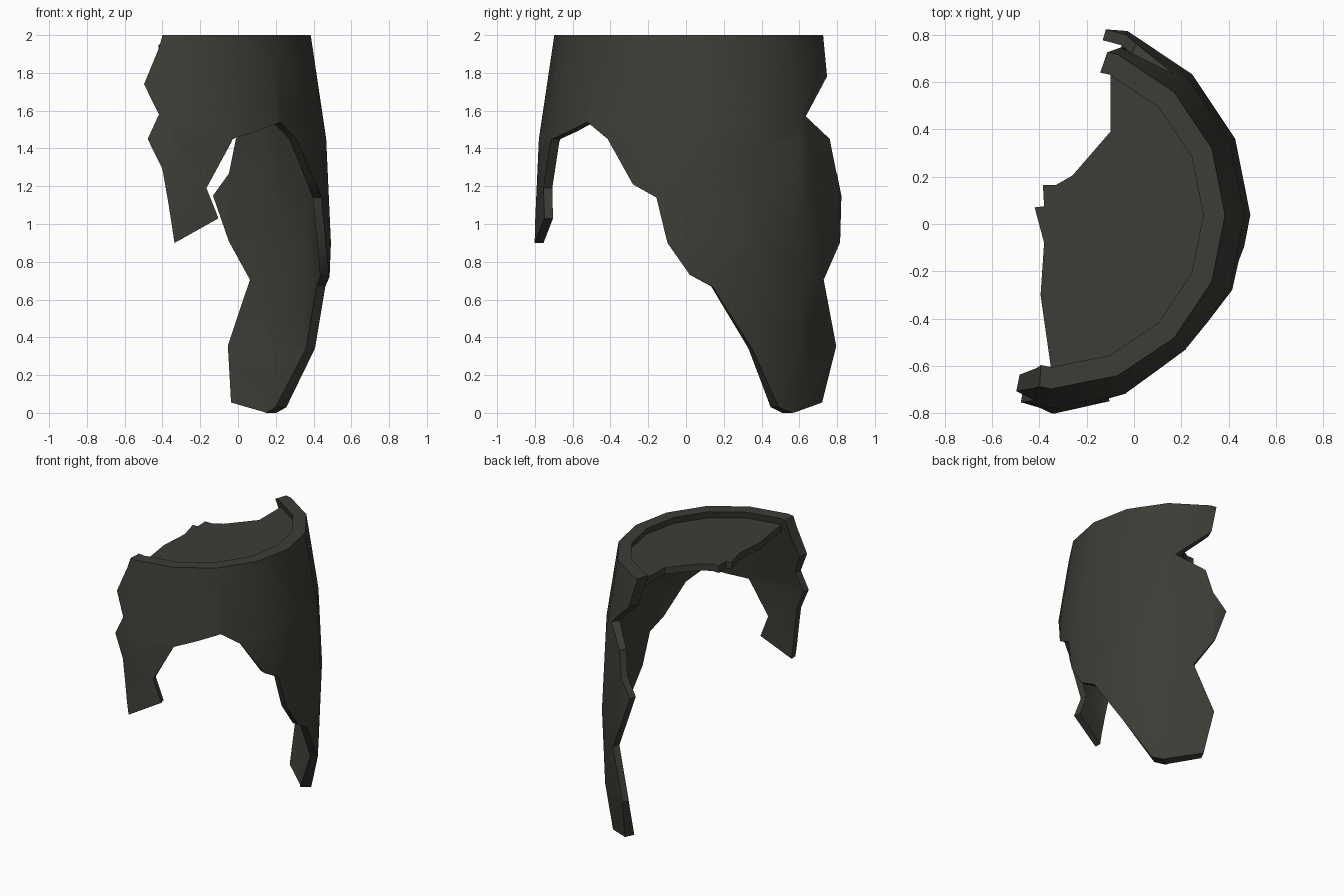
import bpy, bmesh, math
from mathutils import Vector

if "Cube" in bpy.data.objects:
    bpy.data.objects.remove(bpy.data.objects["Cube"])

CX, CY = -0.35, 0.038         # barrel axis
STEP = 22.5                   # sixteen staves round the barrel
RINGS = [(-0.2, 0.735, 0.645), (0.35, 0.82, 0.77), (0.9, 0.842, 0.795),
         (1.45, 0.817, 0.767), (2.0, 0.735, 0.643)]   # z, outer radius, inner radius

mat = bpy.data.materials.new("charred wood")
mat.diffuse_color = (0.046, 0.046, 0.038, 1)
mat.use_nodes = True
mat.node_tree.nodes["Principled BSDF"].inputs["Base Color"].default_value = mat.diffuse_color


def make_object(name, bm):
    bmesh.ops.recalc_face_normals(bm, faces=bm.faces)
    me = bpy.data.meshes.new(name)
    bm.to_mesh(me)
    bm.free()
    me.materials.append(mat)
    ob = bpy.data.objects.new(name, me)
    bpy.context.collection.objects.link(ob)
    bpy.ops.object.select_all(action='DESELECT')
    ob.select_set(True)
    bpy.context.view_layer.objects.active = ob
    bpy.ops.object.shade_smooth_by_angle(angle=math.radians(30))
    return ob


def on_barrel(deg, z, side):
    """Point on the faceted barrel wall; side 1 is outer, 2 is inner."""
    for a, b in zip(RINGS, RINGS[1:]):
        if z <= b[0] + 1e-5:
            t = (z - a[0]) / (b[0] - a[0])
            r = a[side] + t * (b[side] - a[side])
            break
    d = deg % STEP - STEP / 2
    r *= math.cos(math.radians(STEP / 2)) / math.cos(math.radians(d))
    t = math.radians(deg)
    return Vector((CX + r * math.cos(t), CY + r * math.sin(t), z))


# Broken outline of the wall, unrolled as (angle, height)
outline = [(-93.9, 2), (-95.4, 1.93), (-101.2, 1.74), (-95, 1.58), (-99.2, 1.45),
           (-93.5, 1.29), (-91.4, 1.12), (-89, 0.9), (-72.6, 1.03), (-77, 1.19),
           (-66.7, 1.45), (-55.8, 1.49), (-44.4, 1.54), (-34.4, 1.45), (-22.7, 1.21),
           (-13.8, 1.14), (-9.5, 0.9), (-1.2, 0.73), (7.1, 0.67), (36.8, 0.03),
           (43.5, 0), (63.2, 0.055), (67.4, 0.355), (57.6, 0.705), (67.6, 0.905),
           (73.6, 1.15), (67, 1.27), (63.5, 1.45), (49, 1.57), (67.3, 1.78), (71, 2)]

# Cut the flat outline along every stave edge and ring, then roll it up
bm = bmesh.new()
bm.faces.new([bm.verts.new((a / 50, z, 0)) for a, z in outline])
bm.normal_update()
bmesh.ops.triangulate(bm, faces=bm.faces[:])
cuts = [((k * STEP / 50, 0, 0), (1, 0, 0)) for k in range(-5, 5)]
cuts += [((0, r[0], 0), (0, 1, 0)) for r in RINGS[1:4]]
for co, no in cuts:
    bmesh.ops.bisect_plane(bm, geom=bm.verts[:] + bm.edges[:] + bm.faces[:],
                           dist=1e-5, plane_co=co, plane_no=no)
flat = {v: (v.co.x * 50, v.co.y) for v in bm.verts}
border = [e for e in bm.edges if e.is_boundary]
faces = bm.faces[:]
inner = {v: bm.verts.new(on_barrel(*p, 2)) for v, p in flat.items()}
for f in faces:
    bm.faces.new([inner[v] for v in reversed(f.verts)])
for e in border:
    a, b = e.verts
    bm.faces.new((a, b, inner[b], inner[a]))
for v, p in flat.items():
    v.co = on_barrel(*p, 1)
make_object("broken_barrel_wall", bm)

# Recessed lid: round along the rim, ragged along the break
rim = []
for k in range(-4, 4):
    t = math.radians(k * STEP)
    rim.append((CX + 0.655 * math.cos(t), CY + 0.655 * math.sin(t)))
ragged = [(-0.10, 0.39), (-0.26, 0.205), (-0.33, 0.165),
          (-0.385, 0.165), (-0.38, 0.075), (-0.42, 0.07), (-0.38, -0.08),
          (-0.395, -0.30)]
bm = bmesh.new()
lid = bm.faces.new([bm.verts.new((x, y, 1.95)) for x, y in rim + ragged])
bm.normal_update()
ext = bmesh.ops.extrude_face_region(bm, geom=[lid], use_keep_orig=True)
for v in ext["geom"]:
    if isinstance(v, bmesh.types.BMVert):
        v.co.z -= 0.05
make_object("broken_lid", bm)
